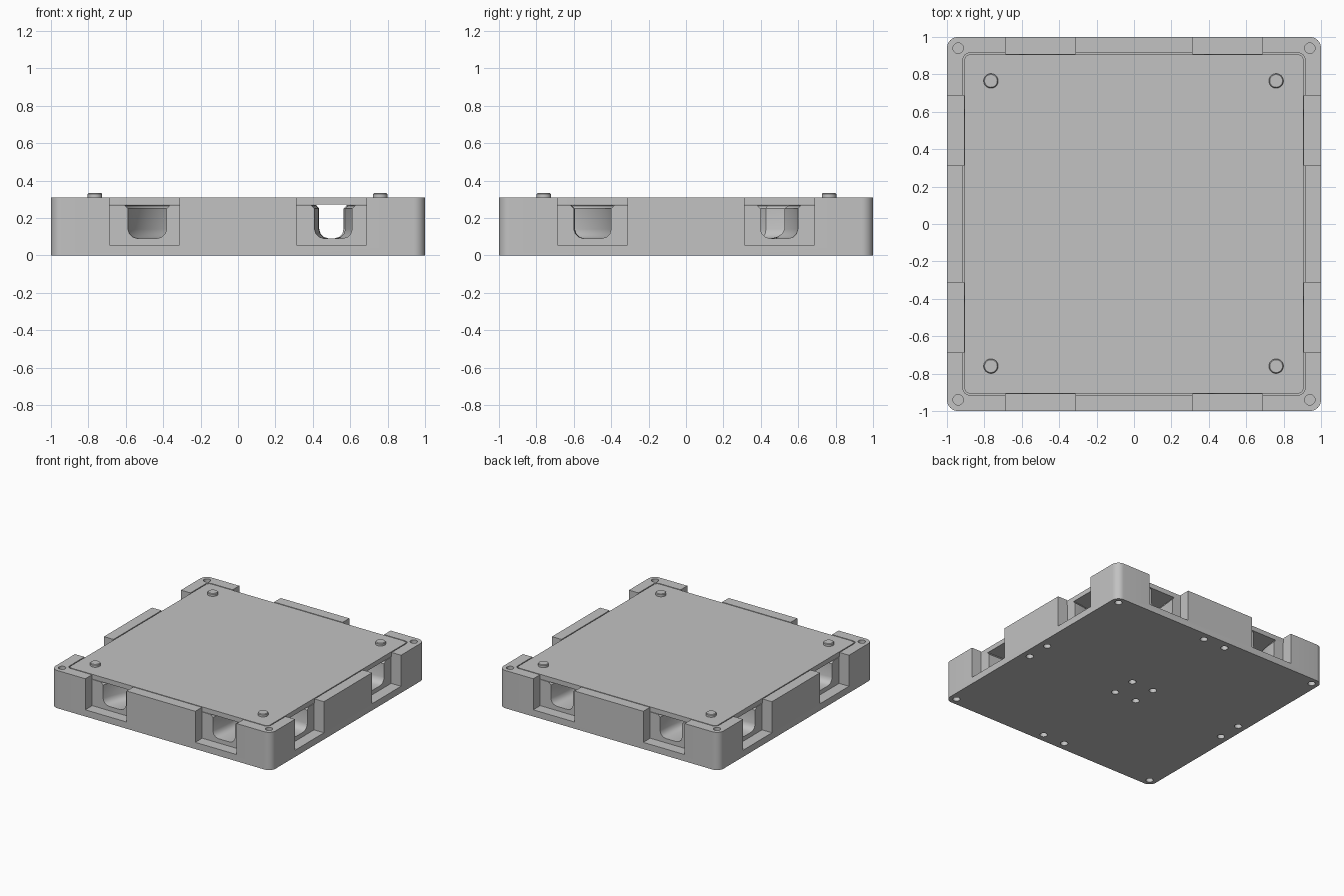
import bpy, bmesh, math
from mathutils import Vector

if "Cube" in bpy.data.objects:
    bpy.data.objects.remove(bpy.data.objects["Cube"])

grey = bpy.data.materials.new("light grey plastic")
grey.diffuse_color = (0.54, 0.54, 0.54, 1)
grey.use_nodes = True
grey.node_tree.nodes["Principled BSDF"].inputs["Base Color"].default_value = grey.diffuse_color


def finish(name, bm):
    bmesh.ops.recalc_face_normals(bm, faces=bm.faces)
    me = bpy.data.meshes.new(name)
    bm.to_mesh(me)
    bm.free()
    ob = bpy.data.objects.new(name, me)
    bpy.context.collection.objects.link(ob)
    me.materials.append(grey)
    return ob


def add_prism(bm, outline, z0, z1):
    f = bm.faces.new([bm.verts.new((x, y, z0)) for x, y in outline])
    r = bmesh.ops.extrude_face_region(bm, geom=[f])
    top = [v for v in r["geom"] if isinstance(v, bmesh.types.BMVert)]
    bmesh.ops.translate(bm, verts=top, vec=(0, 0, z1 - z0))


def rounded(h, r, n=8):
    pts = []
    for q, (sx, sy) in enumerate([(1, 1), (-1, 1), (-1, -1), (1, -1)]):
        for i in range(n + 1):
            a = math.pi / 2 * (q + i / n)
            pts.append((sx * (h - r) + r * math.cos(a), sy * (h - r) + r * math.sin(a)))
    return pts


def circle(x, y, r, n=24):
    return [(x + r * math.cos(2 * math.pi * i / n), y + r * math.sin(2 * math.pi * i / n))
            for i in range(n)]


def slab(name, outline, z0, z1):
    bm = bmesh.new()
    add_prism(bm, outline, z0, z1)
    return finish(name, bm)


def channel(p0, c0, c1, p1, n=32):
    """U-shaped marble groove swept along a cubic curve."""
    half = [(0.05, 0.09), (0.075, 0.098), (0.092, 0.115), (0.1, 0.14),
            (0.1, 0.25), (0.115, 0.265), (0.115, 0.29)]
    prof = half + [(-u, z) for u, z in reversed(half)]
    p0, c0, c1, p1 = map(Vector, (p0, c0, c1, p1))
    bm = bmesh.new()
    rings = []
    for i in range(n + 1):
        t = i / n
        s = 1 - t
        p = s**3 * p0 + 3 * s * s * t * c0 + 3 * s * t * t * c1 + t**3 * p1
        d = (s * s * (c0 - p0) + 2 * s * t * (c1 - c0) + t * t * (p1 - c1)).normalized()
        rings.append([bm.verts.new((p.x + d.y * u, p.y - d.x * u, z)) for u, z in prof])
    for a, b in zip(rings, rings[1:]):
        for j in range(len(prof)):
            k = (j + 1) % len(prof)
            bm.faces.new((a[j], a[k], b[k], b[j]))
    bm.faces.new(rings[0])
    bm.faces.new(rings[-1])
    return finish("channel_cutter", bm)


def smooth(ob):
    bpy.ops.object.select_all(action='DESELECT')
    ob.select_set(True)
    bpy.context.view_layer.objects.active = ob
    bpy.ops.object.shade_smooth_by_angle(angle=math.radians(30))


# Tray body
base = slab("tray_base", rounded(1, 0.06), 0, 0.31)
cutters = [slab("lid_pocket_cutter", rounded(0.914, 0.035), 0.27, 0.4)]

# Two open notches on every side
bm = bmesh.new()
for sgn in (-1, 1):
    for c in (-0.5, 0.5):
        a, b = c - 0.188, c + 0.188
        lo, hi = sorted((sgn * 0.91, sgn * 1.1))
        add_prism(bm, [(a, lo), (b, lo), (b, hi), (a, hi)], 0.055, 0.4)
        add_prism(bm, [(lo, a), (hi, a), (hi, b), (lo, b)], 0.055, 0.4)
cutters.append(finish("notch_cutter", bm))

# Marble channels linking the eight ports
cutters += [
    channel((-0.5, -0.97), (-0.4, -0.4), (0.35, -0.5), (0.97, -0.5)),
    channel((0.5, -0.97), (0.62, -0.3), (0.38, 0.3), (0.5, 0.97)),
    channel((0.97, 0.5), (0.1, 0.5), (-0.1, -0.5), (-0.97, -0.5)),
    channel((-0.5, 0.97), (-0.5, 0.6), (-0.6, 0.5), (-0.97, 0.5)),
]

# Blind magnet holes: underside groups and top corners
bm = bmesh.new()
holes = [(x, y) for x in (-0.1, 0.1) for y in (-0.1, 0.1)]
for s in (-1, 1):
    for c in (-0.1, 0.1):
        holes += [(s * 0.93, c), (c, s * 0.93)]
corners = [(x, y) for x in (-0.94, 0.94) for y in (-0.94, 0.94)]
for x, y in holes + corners:
    add_prism(bm, circle(x, y, 0.028), -0.05, 0.045)
for x, y in corners:
    add_prism(bm, circle(x, y, 0.028), 0.265, 0.4)
cutters.append(finish("magnet_hole_cutter", bm))

for c in cutters:
    m = base.modifiers.new("cut", 'BOOLEAN')
    m.operation = 'DIFFERENCE'
    m.solver = 'EXACT'
    m.object = c
    c.hide_render = True
    bpy.context.view_layer.objects.active = base
    bpy.ops.object.modifier_apply(modifier=m.name)
for c in cutters:
    bpy.data.objects.remove(c)
smooth(base)

# Lid lying flush in the pocket
lid = slab("lid", rounded(0.906, 0.03), 0.271, 0.31)
smooth(lid)

# Slightly tapered locating pegs
for i, (x, y) in enumerate([(x, y) for x in (-0.765, 0.76) for y in (-0.76, 0.765)]):
    bm = bmesh.new()
    bmesh.ops.create_cone(bm, cap_ends=True, segments=32, radius1=0.039, radius2=0.039, depth=0.035)
    bmesh.ops.translate(bm, verts=bm.verts, vec=(x, y, 0.3145))
    rim = [e for e in bm.edges if all(v.co.z > 0.32 for v in e.verts)]
    bmesh.ops.bevel(bm, geom=rim, offset=0.005, segments=1, affect='EDGES')
    smooth(finish(f"peg_{i + 1}", bm))
